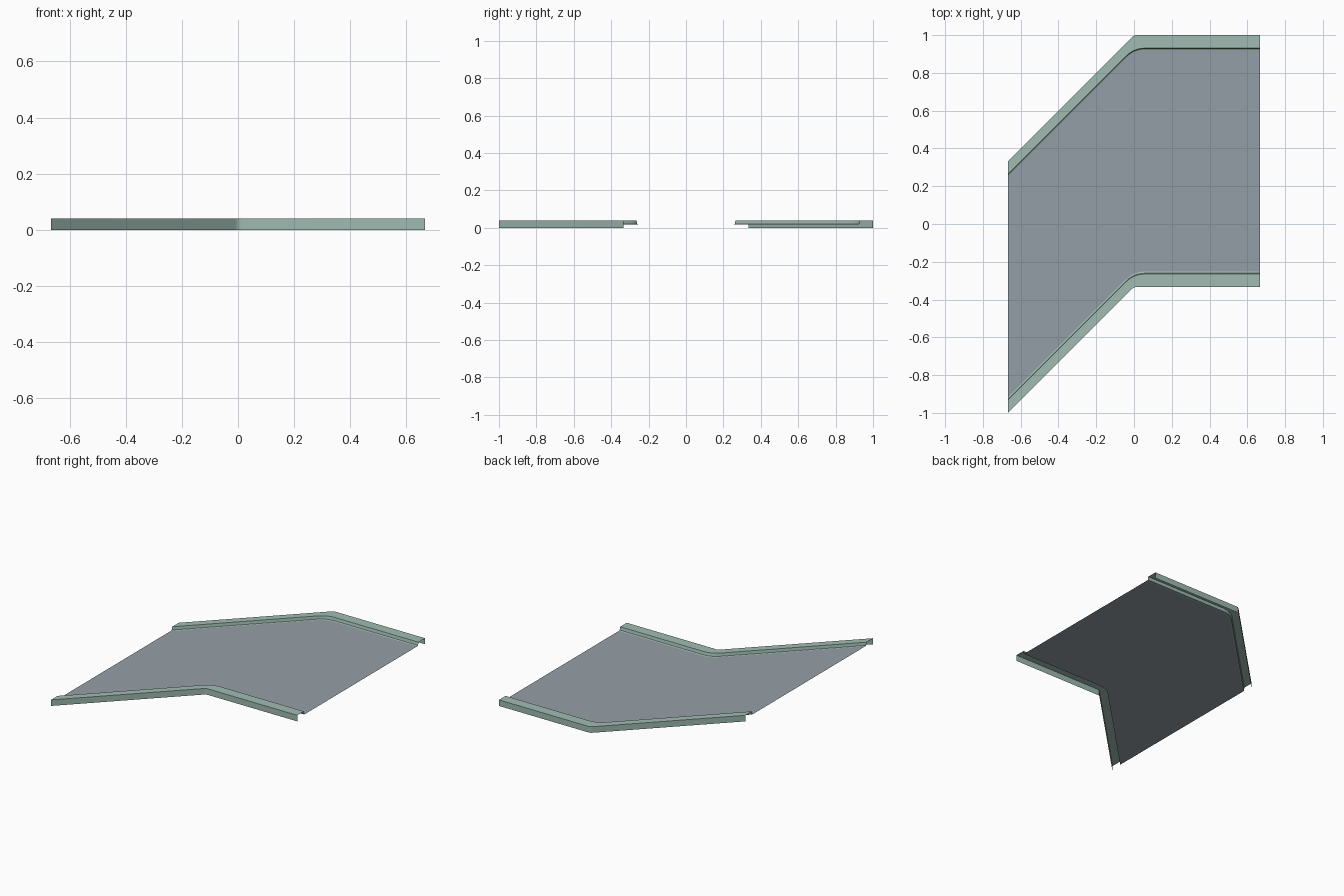
import bpy, bmesh, math
from mathutils import Vector

if "Cube" in bpy.data.objects:
    bpy.data.objects.remove(bpy.data.objects["Cube"])

HALF = 2 / 3          # half length of the tile along x
SEGS = 6              # segments in each rounded bend


def material(name, rgb):
    m = bpy.data.materials.new(name)
    m.diffuse_color = (*rgb, 1)
    m.use_nodes = True
    m.node_tree.nodes["Principled BSDF"].inputs["Base Color"].default_value = m.diffuse_color
    return m


road_mat = material("blue grey asphalt", (0.30, 0.345, 0.385))
kerb_mat = material("pale green kerb", (0.35, 0.50, 0.445))


def path(corner_y, round_len, z):
    """45 degree line, rounded bend at x = 0, then a straight line."""
    c = Vector((0, corner_y, z))
    a = c - Vector((1, 1, 0)).normalized() * round_len
    b = c + Vector((1, 0, 0)) * round_len
    pts = [Vector((-HALF, corner_y - HALF, z))]
    for i in range(SEGS + 1):
        t = i / SEGS
        pts.append(a * (1 - t) ** 2 + c * 2 * t * (1 - t) + b * t * t)
    pts.append(Vector((HALF, corner_y, z)))
    return pts


def loft(name, paths, mat, flip=False):
    """Skin a row of paths into one open sheet."""
    bm = bmesh.new()
    rows = [[bm.verts.new(p) for p in row] for row in paths]
    for r0, r1 in zip(rows, rows[1:]):
        for i in range(len(r0) - 1):
            quad = [r0[i], r0[i + 1], r1[i + 1], r1[i]]
            bm.faces.new(quad[::-1] if flip else quad)
    me = bpy.data.meshes.new(name)
    bm.to_mesh(me)
    bm.free()
    me.materials.append(mat)
    ob = bpy.data.objects.new(name, me)
    bpy.context.collection.objects.link(ob)
    bpy.context.view_layer.objects.active = ob
    ob.select_set(True)
    bpy.ops.object.shade_smooth_by_angle(angle=math.radians(30))
    ob.select_set(False)
    return ob


# kerb section: inward distance, height, bend rounding
SECTION = [(0, 0, 0.015), (0, 0.04, 0.015), (0.069, 0.04, 0.06),
           (0.073, 0.02, 0.06), (0.084, 0.017, 0.06)]

# kerbs: outer skirt, flat top, inner face and small lip
for name, y, side in (("front_kerb", -1 / 3, 1), ("back_kerb", 1, -1)):
    rows = [path(y + side * d, r, z) for d, z, r in SECTION]
    loft(name, rows, kerb_mat, flip=side < 0)

# road surface between the kerbs
loft("road", [path(-1 / 3 + 0.073, 0.06, 0.0175),
              path(1 - 0.073, 0.06, 0.0175)], road_mat)
